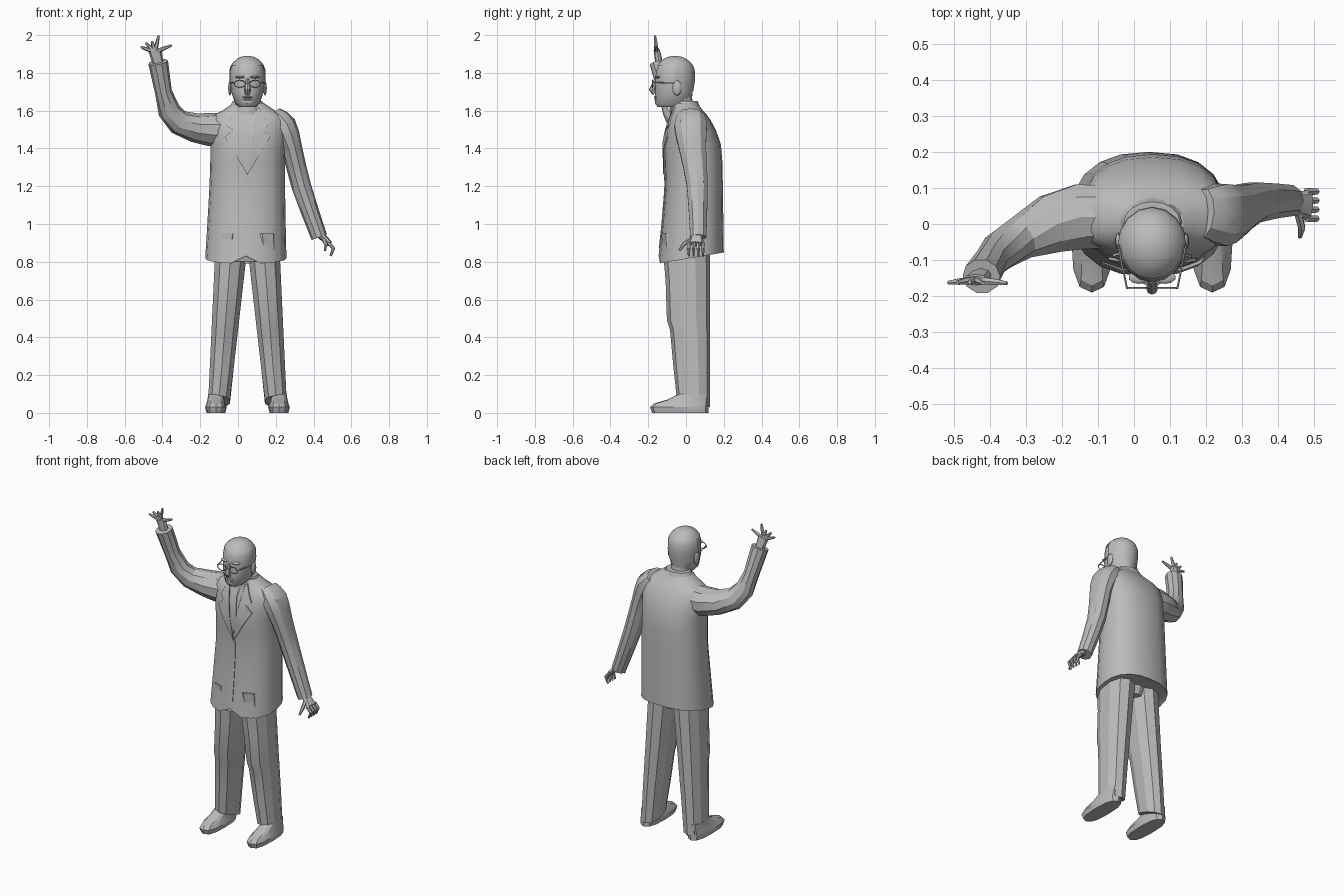
import bpy, bmesh, math
from mathutils import Matrix, Vector
from mathutils.bvhtree import BVHTree

if "Cube" in bpy.data.objects:
    bpy.data.objects.remove(bpy.data.objects["Cube"])

GREY = (.5, .5, .5, 1)
material = bpy.data.materials.new("plain_grey")
material.use_nodes = True
material.diffuse_color = GREY
material.node_tree.nodes["Principled BSDF"].inputs["Base Color"].default_value = GREY

MIDDLE = .05  # x of the body centre line
SIDES = (("right", -1), ("left", 1))


def finish(name, bm, angle=28):
    bmesh.ops.recalc_face_normals(bm, faces=bm.faces)
    mesh = bpy.data.meshes.new(name)
    bm.to_mesh(mesh)
    bm.free()
    mesh.materials.append(material)
    part = bpy.data.objects.new(name, mesh)
    bpy.context.collection.objects.link(part)
    bpy.ops.object.select_all(action='DESELECT')
    part.select_set(True)
    bpy.context.view_layer.objects.active = part
    bpy.ops.object.shade_smooth_by_angle(angle=math.radians(angle))


def refine(keys):
    """Add a smooth in-between section after every key section."""
    keys = [Vector(key) for key in keys]
    result = []
    for i, (start, end) in enumerate(zip(keys, keys[1:])):
        before = keys[max(i - 1, 0)]
        after = keys[min(i + 2, len(keys) - 1)]
        result += [start, (start + end) * 9 / 16 - (before + after) / 16]
    return result + [keys[-1]]


def skin(rings, closed=False):
    """Bridge equal rings of points; cap the ends unless closed."""
    bm = bmesh.new()
    loops = [[bm.verts.new(point) for point in ring] for ring in rings]
    pairs = list(zip(loops, loops[1:]))
    if closed:
        pairs.append((loops[-1], loops[0]))
    else:
        bm.faces.new(loops[0])
        bm.faces.new(loops[-1])
    for low, high in pairs:
        for i in range(len(low)):
            bm.faces.new((low[i - 1], low[i], high[i], high[i - 1]))
    return bm


def oval(x, z, half, front, back, sides=16, power=1.0, tilt=0.0):
    """Level ring starting at the front; a power under one is boxier."""
    def bend(value):
        return math.copysign(abs(value) ** power, value)
    points = []
    for i in range(sides):
        angle = math.tau * i / sides
        depth = -bend(math.cos(angle)) * (back - front) / 2
        points.append(Vector((x + half * bend(math.sin(angle)),
                              (front + back) / 2 + depth, z + tilt * depth)))
    return points


def tube(name, path, sides=10, side_axis=(0, 1, 0), closed=False):
    """Sweep an oval along sections of x, y, z and one or two radii."""
    centres = [Vector(section[:3]) for section in path]
    last = len(path) - 1
    rings = []
    for i, section in enumerate(path):
        if closed:
            along = centres[(i + 1) % len(path)] - centres[i - 1]
        else:
            along = centres[min(i + 1, last)] - centres[max(i - 1, 0)]
        across = along.cross(Vector(side_axis)).normalized()
        depth = across.cross(along.normalized())
        angles = [math.tau * k / sides for k in range(sides)]
        rings.append([centres[i] + across * section[3] * math.cos(a)
                      + depth * section[-1] * math.sin(a) for a in angles])
    finish(name, skin(rings, closed))


def blob(name, centre, size):
    bm = bmesh.new()
    bmesh.ops.create_uvsphere(bm, u_segments=10, v_segments=6, radius=1, matrix=(
        Matrix.Translation(centre) @ Matrix.Diagonal((*size, 1))))
    finish(name, bm, 40)


# Jacket body, with a raised lining and a split at the front hem
sections = [(.82, .215, -.145, .2), (1.2, .2, -.11, .195), (1.42, .2, -.12, .185),
            (1.55, .21, -.09, .13), (1.6, .14, -.07, .09), (1.64, .08, -.06, .06)]
rings = [oval(.025 + .02 * z, z, half, front, back, 20, .85, .17 if z < .9 else 0)
         for z, half, front, back in refine(sections)]
rings[0][0].z += .04
lining = [point.lerp(Vector((.04, .03, .9)), .1) for point in rings[0]]
jacket = skin([lining] + rings)
chest = BVHTree.FromBMesh(jacket)
finish("jacket_body", jacket, 24)


def cloth(name, outline, lift, side=1):
    """Thin piece that follows the chest; outline is offset from the middle."""
    bm = bmesh.new()
    bm.faces.new([bm.verts.new((MIDDLE + side * x, 0, z)) for x, z in outline])
    heights = [z for x, z in outline]
    level = min(heights) + .02
    while level < max(heights):
        bmesh.ops.bisect_plane(bm, geom=bm.verts[:] + bm.edges[:] + bm.faces[:],
                               plane_co=(0, 0, level), plane_no=(0, 0, 1))
        level += .04
    bmesh.ops.triangulate(bm, faces=bm.faces)
    for vert in bm.verts:
        hit = chest.ray_cast(Vector((vert.co.x, -1, vert.co.z)), Vector((0, 1, 0)))[0]
        vert.co.y = (hit.y if hit else -.06) - lift
    copied = bmesh.ops.extrude_face_region(bm, geom=bm.faces[:])["geom"]
    for item in copied:
        if isinstance(item, bmesh.types.BMVert):
            item.co.y += .009
    finish(name, bm, 24)


# Shirt, tie, lapels and the closing edge
cloth("shirt_front", [(-.05, 1.62), (.05, 1.62), (0, 1.28)], .002)
cloth("tie", [(-.02, 1.6), (.02, 1.6), (.01, 1.54), (.025, 1.4), (0, 1.3),
              (-.025, 1.4), (-.01, 1.54)], .006)
for side, sign in SIDES:
    cloth(side + "_lapel", [(.06, 1.62), (.11, 1.52), (.08, 1.5), (.12, 1.46),
                            (0, 1.26), (.03, 1.46)], .008, sign)
cloth("jacket_closure", [(0, 1.27), (.01, 1.25), (.01, .88), (0, .87)], .004)

# Collars
finish("jacket_collar", skin([oval(MIDDLE, 1.58, .115, -.07, .09),
                              oval(MIDDLE, 1.65, .078, -.055, .062)]))
finish("shirt_collar", skin([oval(MIDDLE, 1.58, .085, -.085, .06),
                             oval(MIDDLE, 1.64, .068, -.082, .05)]))

# Trousers taper evenly to the hem, with a small fold at the knee
for side, sign in SIDES:
    rings = []
    for z in (.06, .25, .44, .49, .7, .95):
        fold = .012 if z == .49 else 0
        rings.append(oval(MIDDLE + sign * (.155 - .08 * z), z, .058 + .035 * z,
                          -.045 - .09 * z - fold, .128, 10, .88, -.35 if z < .1 else 0))
    finish(side + "_trouser_leg", skin(rings), 24)
    shoe = [(0, .05, -.18), (.03, .057, -.19), (.05, .05, -.17), (.07, .045, -.1), (.1, .04, -.04)]
    finish(side + "_shoe", skin([oval(MIDDLE + sign * .167, z, half, toe, .12, 12, .75)
                                 for z, half, toe in shoe]))
finish("trouser_seat", skin([oval(MIDDLE, .79, .07, -.06, .1, 10),
                             oval(MIDDLE, .95, .17, -.1, .15, 10)]))

# Sleeves
tube("left_sleeve", refine([(.19, .03, 1.58, .045, .07), (.24, .025, 1.52, .07, .09),
                            (.285, .035, 1.4, .055, .075), (.335, .06, 1.2, .052, .058),
                            (.43, .065, .93, .043, .045)]))
tube("right_sleeve", [(-.05, .02, 1.5, .09, .09), (-.15, .02, 1.5, .088, .095),
                      (-.23, 0, 1.51, .077, .085), (-.315, -.04, 1.54, .067, .06),
                      (-.365, -.07, 1.6, .06, .055), (-.395, -.1, 1.7, .045, .05),
                      (-.423, -.145, 1.857, .053, .05)])

# Raised hand: fingers fan out from the palm
tube("right_palm", [(-.42, -.14, 1.84, .028, .022), (-.44, -.155, 1.92, .035, .016)], 8)
palm = Vector((-.44, -.155, 1.91))
names = ("little_finger", "ring_finger", "middle_finger", "index_finger", "thumb")
for name, angle, reach in zip(names, (160, 135, 105, 77, 22), (.08, .07, .06, .09, .095)):
    angle = math.radians(angle)
    way = Vector((math.cos(angle), -.1, math.sin(angle)))
    tube("right_" + name, [(*(palm + way * reach * part), radius)
                           for part, radius in ((.1, .012), (.6, .01), (1, .006))], 6)

# Lowered hand: fingers side by side, curling down
tube("left_palm", [(.43, .06, .95, .022, .028), (.485, .052, .895, .016, .042)], 8)
for k, name in enumerate(reversed(names[:4])):
    y = .015 + .025 * k
    tube("left_" + name, [(.478, y, .9, .011), (.505, y, .87, .01), (.49, y, .83, .006)], 6)
tube("left_thumb", [(.455, .03, .92, .012), (.465, -.01, .895, .011),
                    (.46, -.036, .86, .006)], 6, (1, 0, 0))


# Head: jaw sections below a domed crown
def crown_rings(grow):
    sections = [(1.7, .086, -.163, .035), (1.76, .092, -.163, .044)]
    for step in range(1, 7):
        angle = math.radians(14 * step)
        reach = .103 * math.cos(angle)
        sections.append((1.79 + .096 * math.sin(angle), .094 * math.cos(angle),
                         -.058 - reach, -.058 + reach))
    return [oval(MIDDLE, z + grow, half + grow, front - grow, back + grow)
            for z, half, front, back in sections]


finish("neck", skin([oval(MIDDLE, 1.56, .06, -.07, .05), oval(MIDDLE, 1.68, .06, -.09, .03)]))
jaw = [oval(MIDDLE, 1.62, .045, -.15, 0), oval(MIDDLE, 1.64, .066, -.165, .03)]
finish("head", skin(jaw + crown_rings(0)), 35)

# Hair shell, cut away from the face
hair = skin(crown_rings(.004))
bare = []
for face in hair.faces:
    centre = face.calc_center_median()
    if centre.z < 1.71 or centre.z < 1.84 and centre.y < -.075:
        bare.append(face)
bmesh.ops.delete(hair, geom=bare, context='FACES')
finish("hair", hair, 35)

# Face
tube("nose", [(MIDDLE, -.158, 1.77, .008), (MIDDLE, -.18, 1.71, .016),
              (MIDDLE, -.165, 1.69, .014)], 8)
blob("upper_lip", (MIDDLE, -.16, 1.672), (.03, .011, .005))
blob("lower_lip", (MIDDLE, -.158, 1.66), (.025, .011, .006))
for side, sign in SIDES:
    blob(side + "_ear", (MIDDLE + sign * .093, -.047, 1.72), (.01, .024, .04))
    blob(side + "_brow", (MIDDLE + sign * .036, -.148, 1.778), (.03, .018, .007))
    # Glasses
    rim = []
    for k in range(12):
        angle = math.tau * k / 12
        rim.append((MIDDLE + sign * .04 + .03 * math.cos(angle), -.178,
                    1.742 + .02 * math.sin(angle), .003))
    tube(side + "_lens_rim", rim, 5, closed=True)
    tube(side + "_glasses_arm", [(MIDDLE + sign * .07, -.178, 1.75, .003),
                                 (MIDDLE + sign * .096, -.05, 1.745, .003)], 5, (0, 0, 1))
tube("glasses_bridge", [(MIDDLE + sign * .011, -.178, 1.745, .003) for side, sign in SIDES], 5)
